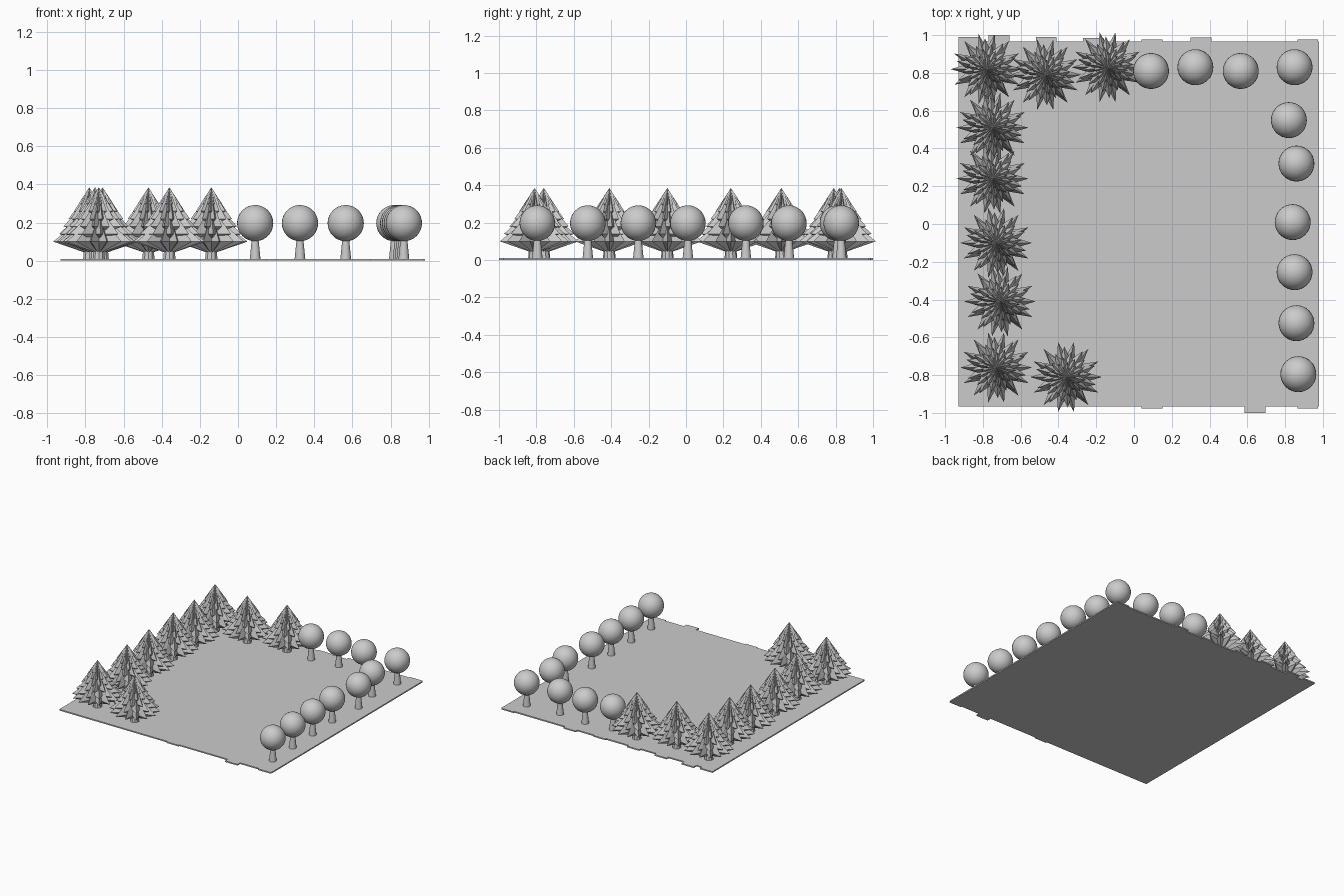
import bpy, bmesh
from math import sin, cos, pi
from mathutils import Matrix

if "Cube" in bpy.data.objects:
    bpy.data.objects.remove(bpy.data.objects["Cube"], do_unlink=True)

grey = bpy.data.materials.new("plain grey")
grey.use_nodes = True
grey.diffuse_color = (0.6, 0.6, 0.6, 1)
grey.node_tree.nodes["Principled BSDF"].inputs["Base Color"].default_value = (0.6, 0.6, 0.6, 1)

GROUND = 0.01


def finish(bm, name):
    bmesh.ops.recalc_face_normals(bm, faces=bm.faces)
    mesh = bpy.data.meshes.new(name)
    bm.to_mesh(mesh)
    bm.free()
    mesh.materials.append(grey)
    return mesh


def place(mesh, name, x, y):
    ob = bpy.data.objects.new(name, mesh)
    ob.location = (x, y, GROUND)
    bpy.context.collection.objects.link(ob)
    return ob


def trunk(bm, r1, r2, height, sides):
    bmesh.ops.create_cone(bm, cap_ends=True, segments=sides, radius1=r1, radius2=r2,
                          depth=height, matrix=Matrix.Translation((0, 0, height / 2)))


def star_tier(bm, z, radius, notch, points, turn, top, bottom):
    """Spiked tier: a star rim joined to a tip above and a tip below."""
    rim = []
    for i in range(points * 2):
        a = turn + pi * i / points
        r = radius if i % 2 == 0 else radius * notch
        rim.append(bm.verts.new((r * cos(a), r * sin(a), z)))
    up, down = bm.verts.new((0, 0, top)), bm.verts.new((0, 0, bottom))
    for a, b in zip(rim, rim[1:] + rim[:1]):
        bm.faces.new((a, b, up))
        bm.faces.new((b, a, down))


# Ground slab outline with shallow tabs on the back and front edges
LEFT, RIGHT, BACK, FRONT, TAB = -0.93, 0.98, 0.966, -0.966, 0.11
back_tabs = [(-0.93, 0.99), (-0.77, 1.0), (-0.52, 0.99), (-0.27, 0.985),
             (0.04, 0.976), (0.3, 0.987), (0.865, 0.976)]
front_tabs = [(0.04, -0.976), (0.585, -1.0), (0.865, -0.976)]


def edge_points(tabs, base):
    pts = [(LEFT, base)]
    for x, y in tabs:
        pts += [(x, base), (x, y), (x + TAB, y), (x + TAB, base)]
    pts.append((RIGHT, base))
    return [p for i, p in enumerate(pts) if i == 0 or p != pts[i - 1]]


bm = bmesh.new()
outline = edge_points(front_tabs, FRONT) + edge_points(back_tabs, BACK)[::-1]
slab = bm.faces.new([bm.verts.new((x, y, -GROUND)) for x, y in outline])
lifted = bmesh.ops.extrude_face_region(bm, geom=[slab], use_keep_orig=True)["geom"]
bmesh.ops.translate(bm, vec=(0, 0, GROUND),
                    verts=[v for v in lifted if isinstance(v, bmesh.types.BMVert)])
place(finish(bm, "ground"), "ground", 0, 0)

# Conifer: tapered trunk and stacked spiked tiers
bm = bmesh.new()
trunk(bm, 0.034, 0.024, 0.1, 10)
TIERS = 6
for i in range(TIERS):
    t = i / (TIERS - 1)
    z = 0.09 + 0.2 * t
    star_tier(bm, z, 0.19 - 0.135 * t, 0.58, 14 if i == 0 else 10, pi + i * 0.37,
              min(z + 0.15, 0.375), z - 0.065 + 0.035 * t)
conifer = finish(bm, "conifer")
for i, (x, y) in enumerate([(-0.78, 0.82), (-0.47, 0.79), (-0.14, 0.83), (-0.75, 0.51),
                            (-0.75, 0.24), (-0.73, -0.1), (-0.71, -0.41),
                            (-0.73, -0.76), (-0.36, -0.81)]):
    place(conifer, f"conifer_{i + 1}", x, y)

# Round tree: tapered trunk and ball crown
bm = bmesh.new()
trunk(bm, 0.028, 0.017, 0.11, 16)
bmesh.ops.create_uvsphere(bm, u_segments=32, v_segments=16, radius=0.095,
                          matrix=Matrix.Translation((0, 0, 0.187)))
round_tree = finish(bm, "round_tree")
for i, (x, y) in enumerate([(0.09, 0.81), (0.325, 0.83), (0.565, 0.81), (0.85, 0.83),
                            (0.82, 0.55), (0.86, 0.32), (0.84, 0.01), (0.85, -0.255),
                            (0.86, -0.525), (0.87, -0.795)]):
    ob = place(round_tree, f"round_tree_{i + 1}", x, y)
    if i == 0:
        bpy.context.view_layer.objects.active = ob
        ob.select_set(True)
        bpy.ops.object.shade_smooth_by_angle(angle=0.6)
